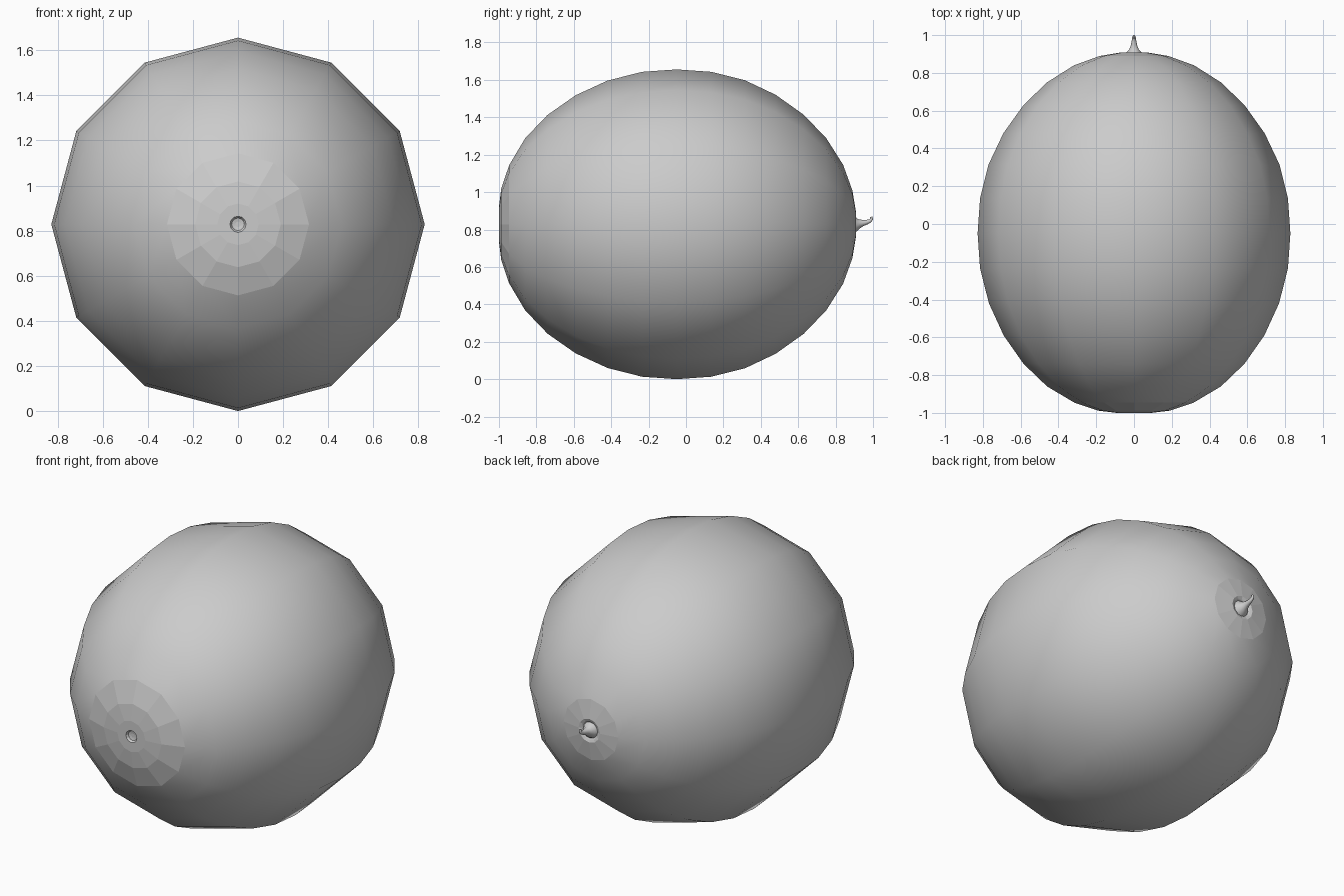
import bpy, bmesh
from math import sin, cos, pi
from mathutils import Vector

if "Cube" in bpy.data.objects:
    bpy.data.objects.remove(bpy.data.objects["Cube"])

ZC = 0.828


def loft(name, rings, sides, flat, phase=0.0):
    """Skin rings of (centre, across, up, radius); 'flat' lists faceted bands."""
    bm = bmesh.new()
    loops = []
    for c, u, v, r in rings:
        loops.append([bm.verts.new(c + r * (u * cos(a) + v * sin(a)))
                      for a in (phase + 2 * pi * i / sides for i in range(sides))])
    for k in range(len(loops) - 1):
        for i in range(sides):
            j = (i + 1) % sides
            f = bm.faces.new((loops[k][i], loops[k][j], loops[k + 1][j], loops[k + 1][i]))
            f.smooth = k not in flat
    bm.faces.new(loops[0][::-1])
    bm.faces.new(loops[-1])
    bmesh.ops.recalc_face_normals(bm, faces=bm.faces)
    mesh = bpy.data.meshes.new(name)
    bm.to_mesh(mesh)
    bm.free()
    ob = bpy.data.objects.new(name, mesh)
    bpy.context.collection.objects.link(ob)
    return ob


X, Z = Vector((1, 0, 0)), Vector((0, 0, 1))

# Melon rind: (y, radius) from the dimpled blossom end to the stem hollow
profile = [(-0.985, 0.012), (-0.988, 0.028), (-1.0, 0.036), (-1.0, 0.092),
           (-0.988, 0.19), (-0.946, 0.315),
           (-0.86, 0.46), (-0.74, 0.585), (-0.59, 0.69), (-0.42, 0.768),
           (-0.235, 0.815), (-0.05, 0.828), (0.135, 0.815), (0.315, 0.77),
           (0.48, 0.692), (0.63, 0.585), (0.75, 0.46), (0.84, 0.318),
           (0.89, 0.18), (0.908, 0.07), (0.902, 0.055), (0.895, 0.045)]
n = len(profile)
loft("melon_rind", [(Vector((0, y, ZC)), X, Z, r) for y, r in profile], 12,
     {0, 1, 2, 3, 4, n - 4, n - 3})

# Stem: flared base tapering into an upward curl, (y, z offset, radius)
path = [(0.892, 0.0, 0.05), (0.91, 0.0, 0.038), (0.925, 0.003, 0.025),
        (0.945, 0.007, 0.017), (0.965, 0.011, 0.013), (0.983, 0.017, 0.010),
        (0.992, 0.027, 0.008), (0.990, 0.040, 0.006)]
pts = [Vector((0, y, ZC + z)) for y, z, r in path]
rings = []
for i, p in enumerate(pts):
    t = (pts[min(i + 1, len(pts) - 1)] - pts[max(i - 1, 0)]).normalized()
    rings.append((p, X, X.cross(t), path[i][2]))
loft("stem", rings, 12, set())
